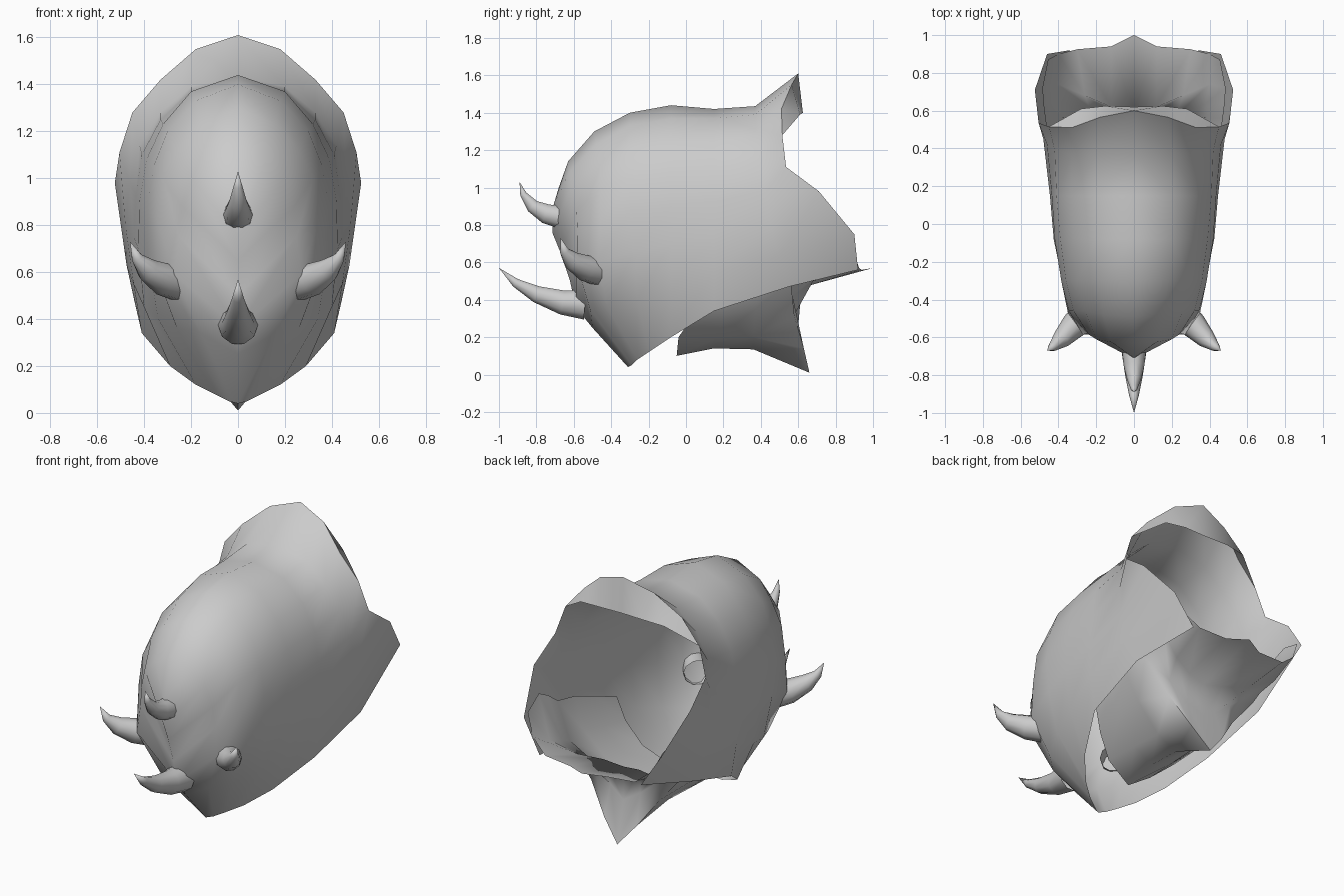
import bpy, bmesh, math
from mathutils import Vector


def finish(name, bm, angle=60):
    bmesh.ops.remove_doubles(bm, verts=bm.verts, dist=0.0005)
    bmesh.ops.recalc_face_normals(bm, faces=bm.faces)
    me = bpy.data.meshes.new(name)
    bm.to_mesh(me)
    bm.free()
    ob = bpy.data.objects.new(name, me)
    bpy.context.collection.objects.link(ob)
    bpy.ops.object.select_all(action='DESELECT')
    bpy.context.view_layer.objects.active = ob
    ob.select_set(True)
    bpy.ops.object.shade_smooth_by_angle(angle=math.radians(angle))
    return ob


def loft(name, rows, angle=60):
    """Skin a half surface through rows of points and mirror it in x."""
    bm = bmesh.new()
    for side in (1, -1):
        g = [[bm.verts.new((side * x, y, z)) for x, y, z in r] for r in rows]
        for a, b in zip(g, g[1:]):
            for i in range(len(a) - 1):
                bm.faces.new((a[i], a[i + 1], b[i + 1], b[i]))
    return finish(name, bm, angle)


def horn(name, path, sides=10):
    """Curved tapering horn; path entries are x, y, z, radius."""
    bm = bmesh.new()
    pts = [Vector(p[:3]) for p in path]
    rings = []
    for i, p in enumerate(path[:-1]):
        t = (pts[i + 1] - pts[max(i - 1, 0)]).normalized()
        u = t.cross(Vector((0, 0, 1))).normalized()
        v = u.cross(t)
        rings.append([bm.verts.new(pts[i] + p[3] * (math.cos(k * math.tau / sides) * u
                      + math.sin(k * math.tau / sides) * v)) for k in range(sides)])
    for a, b in zip(rings, rings[1:]):
        for k in range(sides):
            n = (k + 1) % sides
            bm.faces.new((a[k], a[n], b[n], b[k]))
    tip = bm.verts.new(pts[-1])
    for k in range(sides):
        bm.faces.new((rings[-1][k], rings[-1][(k + 1) % sides], tip))
    return finish(name, bm)


def section(y, xz):
    return [(x, y, z) for x, z in xz]


# helmet shell: rear rim, roof sections, then the centre line of the face
rim = [(0, .6, 1.61), (.18, .565, 1.55), (.33, .51, 1.42), (.45, .515, 1.28),
       (.505, .535, 1.11), (.525, .71, .98), (.46, .9, .75), (.34, .92, .56)]
face = [(0, y, z) for y, z in [(-.68, 1.0), (-.71, .9), (-.715, .76), (-.67, .65),
                               (-.62, .5), (-.59, .36), (-.5, .25), (-.31, .04)]]
loft("helmet_shell", [
    rim,
    [(0, .37, 1.435), (.2, .37, 1.39), (.33, .37, 1.28), (.42, .39, 1.14),
     (.46, .42, .98), (.48, .45, .8), (.475, .5, .63), (.44, .55, .47)],
    section(.15, [(0, 1.42), (.2, 1.37), (.33, 1.25), (.41, 1.1),
                  (.435, .93), (.445, .75), (.445, .55), (.41, .34)]),
    section(-.08, [(0, 1.44), (.2, 1.37), (.32, 1.23), (.39, 1.08),
                   (.42, .9), (.425, .7), (.40, .45), (.29, .2)]),
    [(0, -.3, 1.40), (.18, -.3, 1.33), (.3, -.3, 1.2), (.36, -.3, 1.05),
     (.385, -.3, .88), (.385, -.28, .66), (.34, -.26, .4), (.18, -.2, .12)],
    [(0, -.49, 1.30), (.16, -.48, 1.23), (.26, -.46, 1.12), (.32, -.46, 1.0),
     (.345, -.46, .82), (.35, -.47, .6), (.26, -.42, .36), (.1, -.26, .08)],
    [(0, -.63, 1.14), (.12, -.625, 1.08), (.2, -.61, 1.0), (.24, -.585, .88),
     (.25, -.58, .75), (.27, -.585, .59), (.16, -.51, .34), (.04, -.29, .05)],
    face,
])

# closed back of the raised crest
loft("crest_back", [rim[:4],
                    [(0, .62, 1.40), (.15, .625, 1.40), (.28, .61, 1.39), rim[3]]], 40)

# hanging throat and neck floor inside the shell
loft("throat", [
    [(0, -.05, .10), (.15, -.04, .2), (.27, .03, .30), (.35, .08, .45), (.38, .12, .6)],
    [(0, .15, .14), (.14, .17, .2), (.28, .2, .32), (.38, .25, .47), (.42, .27, .65)],
    [(0, .36, .135), (.13, .36, .2), (.28, .37, .35), (.41, .4, .5), (.45, .42, .7)],
    [(0, .66, .01), (.11, .63, .14), (.23, .58, .31), (.39, .56, .5), (.47, .56, .72)],
    [(0, .60, .26), (.1, .58, .32), (.22, .57, .42), (.38, .64, .53), (.48, .64, .78)],
    [(0, .60, .46), (.12, .62, .48), (.26, .68, .50), (.40, .74, .57), (.485, .72, .82)],
    [(0, 1.0, .57), (.12, .94, .56), (.3, .925, .57), (.40, .9, .65), (.455, .87, .77)],
], 70)

# nose, brow and cheek horns
horn("nose_horn", [(0, -.54, .375, .085), (0, -.66, .385, .068), (0, -.8, .43, .047),
                   (0, -.91, .49, .025), (0, -1, .57, 0)])
horn("brow_horn", [(0, -.66, .84, .065), (0, -.75, .86, .055), (0, -.82, .9, .038),
                   (0, -.87, .965, .019), (0, -.89, 1.03, 0)])
for s, side in ((1, "right"), (-1, "left")):
    horn("cheek_horn_" + side, [(s * .25, -.47, .555, .08), (s * .32, -.54, .57, .07),
                                (s * .385, -.61, .61, .05), (s * .43, -.65, .66, .025),
                                (s * .46, -.67, .73, 0)])
